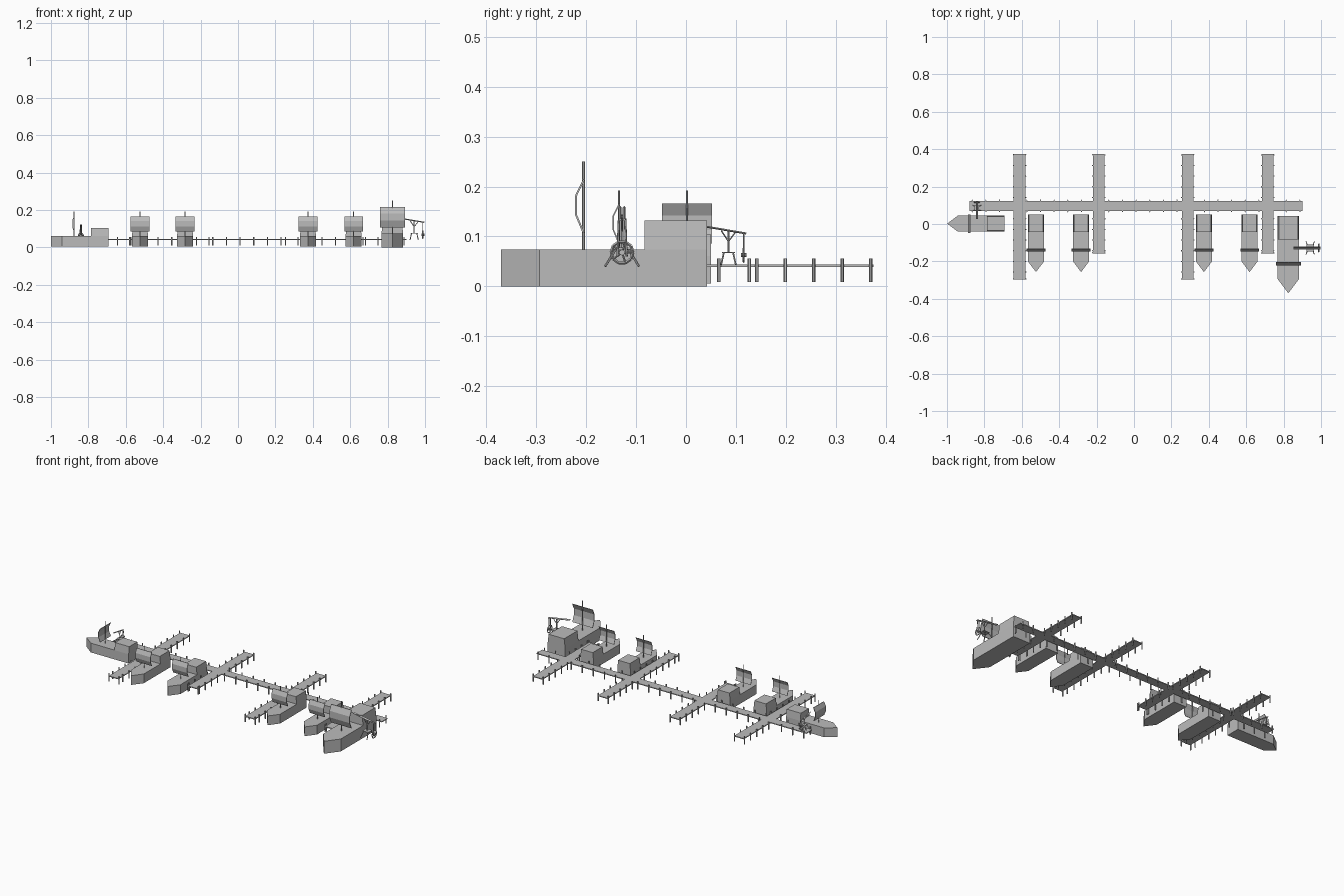
import bpy, bmesh, math
from mathutils import Vector, Matrix

cube = bpy.data.objects.get("Cube")
if cube:
    bpy.data.objects.remove(cube, do_unlink=True)

grey = bpy.data.materials.new("weathered_grey")
grey.use_nodes = True
colour = (0.5, 0.5, 0.5, 1)
grey.diffuse_color = colour
grey.node_tree.nodes["Principled BSDF"].inputs["Base Color"].default_value = colour


def finish(name, bm, matrix=Matrix()):
    bmesh.ops.recalc_face_normals(bm, faces=bm.faces)
    mesh = bpy.data.meshes.new(name)
    bm.to_mesh(mesh)
    bm.free()
    mesh.materials.append(grey)
    ob = bpy.data.objects.new(name, mesh)
    ob.matrix_world = matrix
    bpy.context.collection.objects.link(ob)
    return ob


def box(bm, lo, hi, taper=1):
    lo, hi = Vector(lo), Vector(hi)
    mid, size = (lo + hi) / 2, hi - lo
    verts = bmesh.ops.create_cube(bm, size=1)["verts"]
    for v in verts:
        squeeze = taper if v.co.z > 0 else 1
        v.co = mid + Vector((v.co.x * size.x * squeeze, v.co.y * size.y, v.co.z * size.z))


def beam(bm, a, b, r, sides=6):
    a, b = Vector(a), Vector(b)
    d = b - a
    m = Matrix.Translation((a + b) / 2) @ d.to_track_quat("Z", "Y").to_matrix().to_4x4()
    bmesh.ops.create_cone(bm, segments=sides, radius1=r, radius2=r, depth=d.length,
                          cap_ends=True, matrix=m)


def extrude(bm, points, offset):
    face = bm.faces.new([bm.verts.new(p) for p in points])
    new = bmesh.ops.extrude_face_region(bm, geom=[face])["geom"]
    bmesh.ops.translate(bm, vec=offset, verts=[v for v in new if isinstance(v, bmesh.types.BMVert)])


# Boats: pointed hull, deckhouse, mast and billowing sail, bow toward -y
def boat(name, x, y, z, s, turn=0):
    m = Matrix.Translation((x, y, z)) @ Matrix.Rotation(turn, 4, "Z") @ Matrix.Scale(s, 4)
    w = 0.058
    bm = bmesh.new()
    outline = [(-w, 0, 0), (w, 0, 0), (w, -0.335, 0), (0, -0.412, 0), (-w, -0.335, 0)]
    extrude(bm, outline, (0, 0, 0.074))
    finish(name + "_hull", bm, m)
    bm = bmesh.new()
    box(bm, (-w, -0.125, 0.074), (w, 0, 0.132), 0.88)
    finish(name + "_cabin", bm, m)
    bm = bmesh.new()
    beam(bm, (0, -0.247, 0.074), (0, -0.247, 0.25), 0.003)
    finish(name + "_mast", bm, m)
    bm = bmesh.new()
    curve = [(-0.248, 0.215), (-0.264, 0.182), (-0.264, 0.143), (-0.249, 0.107)]
    profile = curve + [(py + 0.004, pz) for py, pz in reversed(curve)]
    extrude(bm, [(-0.067, py, pz) for py, pz in profile], (0.134, 0, 0))
    finish(name + "_sail", bm, m)


boat("large_boat", 0.825, 0.042, 0, 1)
for i, bx in enumerate((-0.524, -0.283, 0.374, 0.618)):
    boat("small_boat_%d" % (i + 1), bx, 0.05, 0.006, 0.745)
boat("moored_boat", -0.692, 0.002, 0.006, 0.745, -math.pi / 2)


# Jetty: one long walkway crossed by four piers
bm = bmesh.new()
top, bottom = 0.044, 0.039
box(bm, (-0.88, 0.07, bottom), (0.9, 0.123, top))
piers = [(-0.612, -0.297), (-0.188, -0.157), (0.287, -0.297), (0.715, -0.157)]
for px, end in piers:
    box(bm, (px - 0.031, end, bottom), (px + 0.031, 0.375, top))
finish("jetty_deck", bm)

# Posts along both edges of every walkway
bm = bmesh.new()


def post(x, y):
    beam(bm, (x, y, 0.009), (x, y, 0.056), 0.0035)


for px, end in piers:
    for side in (-1, 1):
        y = 0.37
        while y > end:
            if not 0.06 < y < 0.13:
                post(px + side * 0.033, y)
            y -= 0.057
        post(px + side * 0.033, end + 0.003)
for i in range(25):
    x = -0.865 + i * 0.073
    if all(abs(x - p[0]) > 0.036 for p in piers):
        post(x, 0.066)
        post(x, 0.127)
finish("jetty_posts", bm)


# Swivel cranes: stand, tilted arm, and hanging winch wheel at the +x end
def crane(name, x, y, z, s, turn=0):
    m = Matrix.Translation((x, y, z)) @ Matrix.Rotation(turn, 4, "Z") @ Matrix.Scale(s, 4)
    bm = bmesh.new()
    box(bm, (-0.02, -0.018, 0.034), (0.02, 0.018, 0.038))
    for sx in (-1, 1):
        for sy in (-1, 1):
            beam(bm, (sx * 0.014, sy * 0.012, 0.036), (sx * 0.022, sy * 0.034, 0), 0.0025)
    beam(bm, (0, 0, 0.036), (0, 0, 0.102), 0.003)
    finish(name + "_stand", bm, m)
    bm = bmesh.new()
    for sy in (-1, 1):
        beam(bm, (-0.088, sy * 0.004, 0.118), (0.054, sy * 0.004, 0.094), 0.003, 4)
        beam(bm, (0, 0, 0.07), (sy * 0.022, 0, 0.101 - sy * 0.002), 0.002)
    finish(name + "_arm", bm, m)
    bm = bmesh.new()
    for sy in (-1, 1):
        beam(bm, (0.046, sy * 0.006, 0.096), (0.046, sy * 0.009, 0.02), 0.0025)
    beam(bm, (0.038, 0, 0.028), (0.054, 0, 0.028), 0.006, 8)
    n = 10
    rim = [Vector((0.046, 0.022 * math.cos(i * math.tau / n), 0.028 + 0.022 * math.sin(i * math.tau / n)))
           for i in range(n)]
    for i in range(n):
        beam(bm, rim[i - 1], rim[i], 0.003, 4)
        if i % 2 == 0:
            beam(bm, (0.046, 0, 0.028), rim[i], 0.002, 4)
    finish(name + "_winch_wheel", bm, m)


crane("large_crane", 0.942, -0.128, 0.04, 1)
crane("jetty_crane", -0.84, 0.085, 0.044, 0.66, math.pi / 2)
